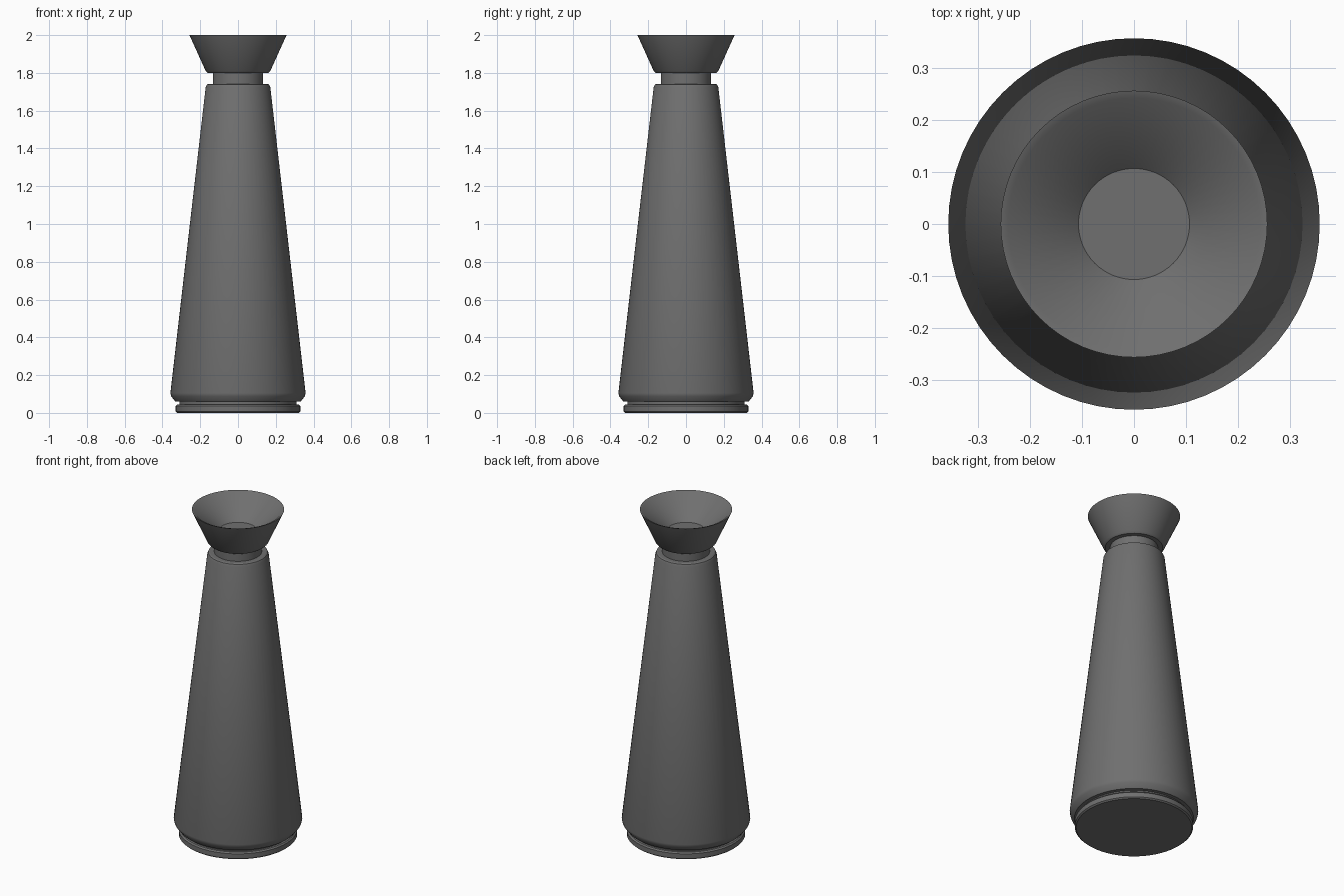
import bpy, bmesh, math

if "Cube" in bpy.data.objects:
    bpy.data.objects.remove(bpy.data.objects["Cube"])

SEGMENTS = 64

grey = bpy.data.materials.new("dark_grey")
grey.diffuse_color = (0.16, 0.16, 0.16, 1)
grey.use_nodes = True
grey.node_tree.nodes["Principled BSDF"].inputs["Base Color"].default_value = grey.diffuse_color


def lathe(name, profile):
    """Spin an (r, z) profile around z; r = 0 makes a pole."""
    bm = bmesh.new()
    rings = []
    for r, z in profile:
        if r == 0:
            rings.append([bm.verts.new((0, 0, z))])
        else:
            rings.append([bm.verts.new((r * math.cos(2 * math.pi * i / SEGMENTS),
                                        r * math.sin(2 * math.pi * i / SEGMENTS), z))
                          for i in range(SEGMENTS)])
    for a, b in zip(rings, rings[1:]):
        for i in range(SEGMENTS):
            j = (i + 1) % SEGMENTS
            if len(a) == 1:
                bm.faces.new((a[0], b[j], b[i]))
            elif len(b) == 1:
                bm.faces.new((a[i], a[j], b[0]))
            else:
                bm.faces.new((a[i], a[j], b[j], b[i]))
    bmesh.ops.recalc_face_normals(bm, faces=bm.faces)
    mesh = bpy.data.meshes.new(name)
    bm.to_mesh(mesh)
    bm.free()
    mesh.materials.append(grey)
    obj = bpy.data.objects.new(name, mesh)
    bpy.context.collection.objects.link(obj)
    bpy.ops.object.select_all(action='DESELECT')
    obj.select_set(True)
    bpy.context.view_layer.objects.active = obj
    bpy.ops.object.shade_smooth_by_angle(angle=math.radians(25))
    return obj


# whole vase as one closed profile, from the underside up and into the cup
lathe("vase", [
    # foot ring
    (0, 0), (0.322, 0), (0.33, 0.007), (0.33, 0.036), (0.323, 0.044),
    # groove above the foot
    (0.31, 0.044), (0.31, 0.06), (0.332, 0.06),
    # tapered body
    (0.354, 0.088), (0.358, 0.105), (0.171, 1.725), (0.165, 1.738), (0.158, 1.742),
    # neck
    (0.133, 1.742), (0.133, 1.80),
    # flared cup, outside
    (0.16, 1.80), (0.171, 1.81), (0.257, 2.0),
    # cup, inside
    (0.243, 1.995), (0.107, 1.87), (0, 1.87),
])
